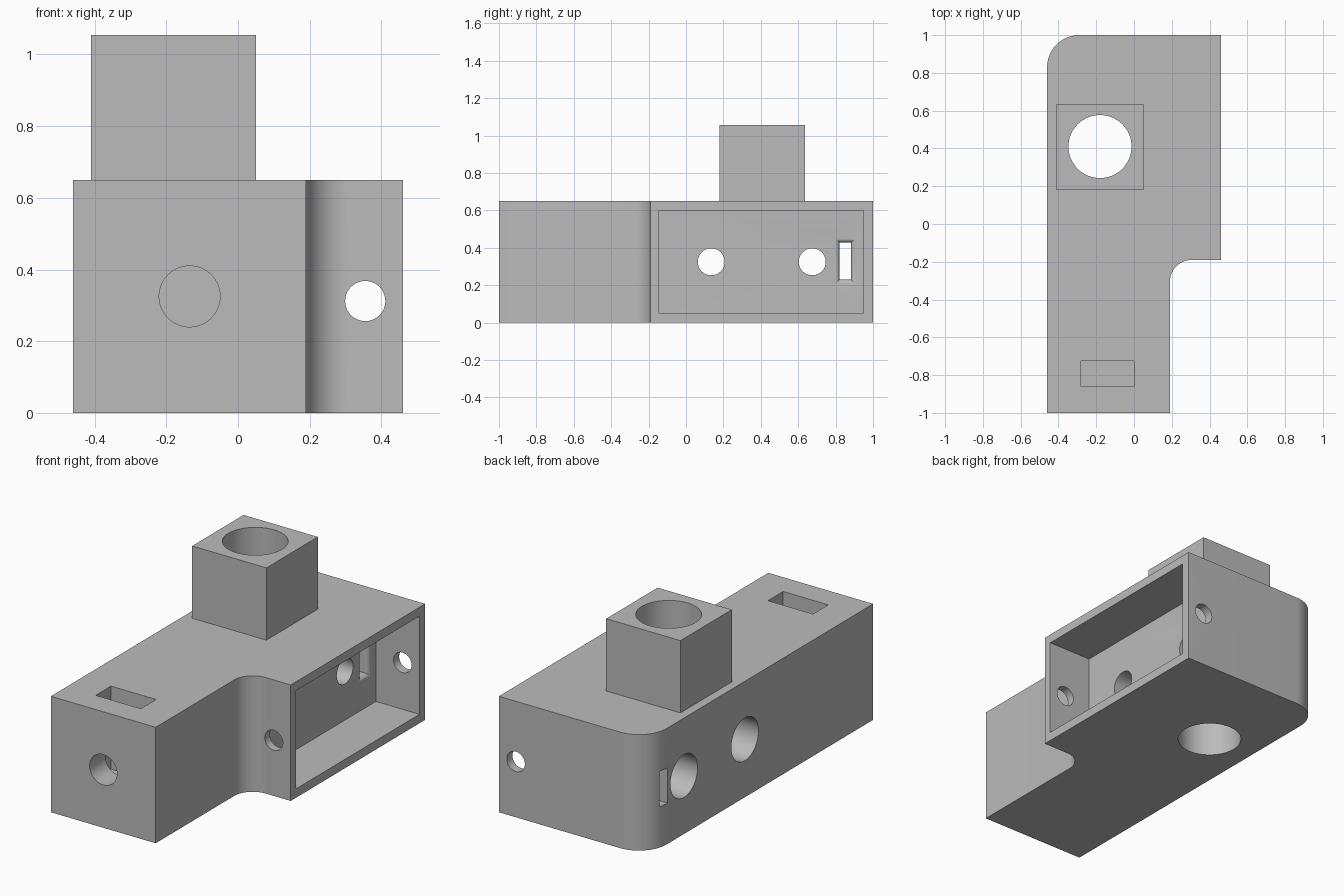
import bpy, bmesh
from math import sin, cos, pi
from mathutils import Matrix, Vector

cube = bpy.data.objects.get("Cube")
if cube:
    bpy.data.objects.remove(cube, do_unlink=True)

# One matte grey for the whole bracket
grey = bpy.data.materials.new("matte_grey")
grey.use_nodes = True
colour = (0.5, 0.5, 0.5, 1)
grey.diffuse_color = colour
grey.node_tree.nodes["Principled BSDF"].inputs["Base Color"].default_value = colour


def make(name, bm):
    bmesh.ops.recalc_face_normals(bm, faces=bm.faces)
    mesh = bpy.data.meshes.new(name)
    bm.to_mesh(mesh)
    bm.free()
    obj = bpy.data.objects.new(name, mesh)
    bpy.context.collection.objects.link(obj)
    mesh.materials.append(grey)
    return obj


def box(name, lo, hi):
    lo, hi = Vector(lo), Vector(hi)
    bm = bmesh.new()
    bmesh.ops.create_cube(bm, size=1)
    bmesh.ops.scale(bm, vec=hi - lo, verts=bm.verts)
    bmesh.ops.translate(bm, vec=(lo + hi) / 2, verts=bm.verts)
    return make(name, bm)


def rod(name, start, end, radius):
    start, end = Vector(start), Vector(end)
    axis = end - start
    turn = axis.to_track_quat('Z', 'Y').to_matrix().to_4x4()
    bm = bmesh.new()
    bmesh.ops.create_cone(bm, cap_ends=True, segments=64, radius1=radius,
                          radius2=radius, depth=axis.length,
                          matrix=Matrix.Translation((start + end) / 2) @ turn)
    return make(name, bm)


def arc(cx, cy, r, a0, a1, steps=16):
    angles = [a0 + (a1 - a0) * i / steps for i in range(steps + 1)]
    return [(cx + r * cos(a), cy + r * sin(a)) for a in angles]


# Body: L-shaped outline with one rounded corner and one inner fillet
SIDE, NECK, STEP, TOP = 0.46, 0.19, -0.19, 0.65
outline = [(-SIDE, -1), (NECK, -1)]
outline += arc(NECK + 0.115, STEP - 0.115, 0.115, pi, pi / 2)
outline += [(SIDE, STEP), (SIDE, 1)]
outline += arc(-SIDE + 0.17, 1 - 0.17, 0.17, pi / 2, pi)
bm = bmesh.new()
base = bm.faces.new([bm.verts.new((x, y, 0)) for x, y in outline])
raised = bmesh.ops.extrude_face_region(bm, geom=[base])["geom"]
bmesh.ops.translate(bm, vec=(0, 0, TOP),
                    verts=[v for v in raised if isinstance(v, bmesh.types.BMVert)])
body = make("bracket_body", bm)

# Square clamp tower on top
tower = box("tower", (-0.41, 0.18, 0.4), (0.05, 0.635, 1.055))

# Side pocket, vertical bore, and the nut slot with its bolt hole
FLOOR, MID = 0.19, 0.325
cutters = [
    box("side_pocket", (FLOOR, -0.145, 0.05), (0.6, 0.95, 0.6)),
    rod("bore", (-0.18, 0.41, -0.1), (-0.18, 0.41, 1.2), 0.167),
    rod("bolt_hole", (-0.135, -1.1, MID), (-0.135, -0.6, MID), 0.085),
    box("nut_slot", (-0.28, -0.86, 0.185), (0, -0.725, 0.8)),
    rod("end_wall_holes", (0.355, -0.25, 0.312), (0.355, 1.1, 0.312), 0.056),
]

# Two counterbored screw holes either side of the bore
for y in (0.135, 0.675):
    cutters.append(rod("screw_hole", (-0.6, y, MID), (0.3, y, MID), 0.072))
    cutters.append(rod("screw_counterbore", (-0.6, y, MID), (-0.25, y, MID), 0.12))

# Cable slot, flared where it meets the pocket floor
FLARE = 0.027
rings = [(FLOOR + 0.02, FLARE)]
rings += [(FLOOR - FLARE * (1 - cos(a)), FLARE * (1 - sin(a)))
          for a in [i * pi / 16 for i in range(9)]]
rings.append((-0.6, 0))
bm = bmesh.new()
loops = []
for x, grow in rings:
    y0, y1, z0, z1 = 0.822 - grow, 0.882 + grow, 0.23 - grow, 0.427 + grow
    loops.append([bm.verts.new((x, y, z))
                  for y, z in ((y0, z0), (y1, z0), (y1, z1), (y0, z1))])
for a, b in zip(loops, loops[1:]):
    for i in range(4):
        j = (i + 1) % 4
        bm.faces.new((a[i], a[j], b[j], b[i]))
bm.faces.new(loops[0])
bm.faces.new(loops[-1])
cutters.append(make("cable_slot", bm))

# Join the tower, cut everything, then bake the result
for tool in [tower] + cutters:
    mod = body.modifiers.new(tool.name, 'BOOLEAN')
    mod.operation = 'UNION' if tool is tower else 'DIFFERENCE'
    mod.solver = 'EXACT'
    mod.object = tool
    tool.hide_render = True
bpy.context.view_layer.update()
graph = bpy.context.evaluated_depsgraph_get()
finished = bpy.data.meshes.new_from_object(body.evaluated_get(graph))
body.modifiers.clear()
body.data = finished
for tool in [tower] + cutters:
    bpy.data.objects.remove(tool, do_unlink=True)

# Smooth the round walls, keep the edges sharp
bpy.ops.object.select_all(action='DESELECT')
body.select_set(True)
bpy.context.view_layer.objects.active = body
bpy.ops.object.shade_smooth_by_angle(angle=pi / 6)
